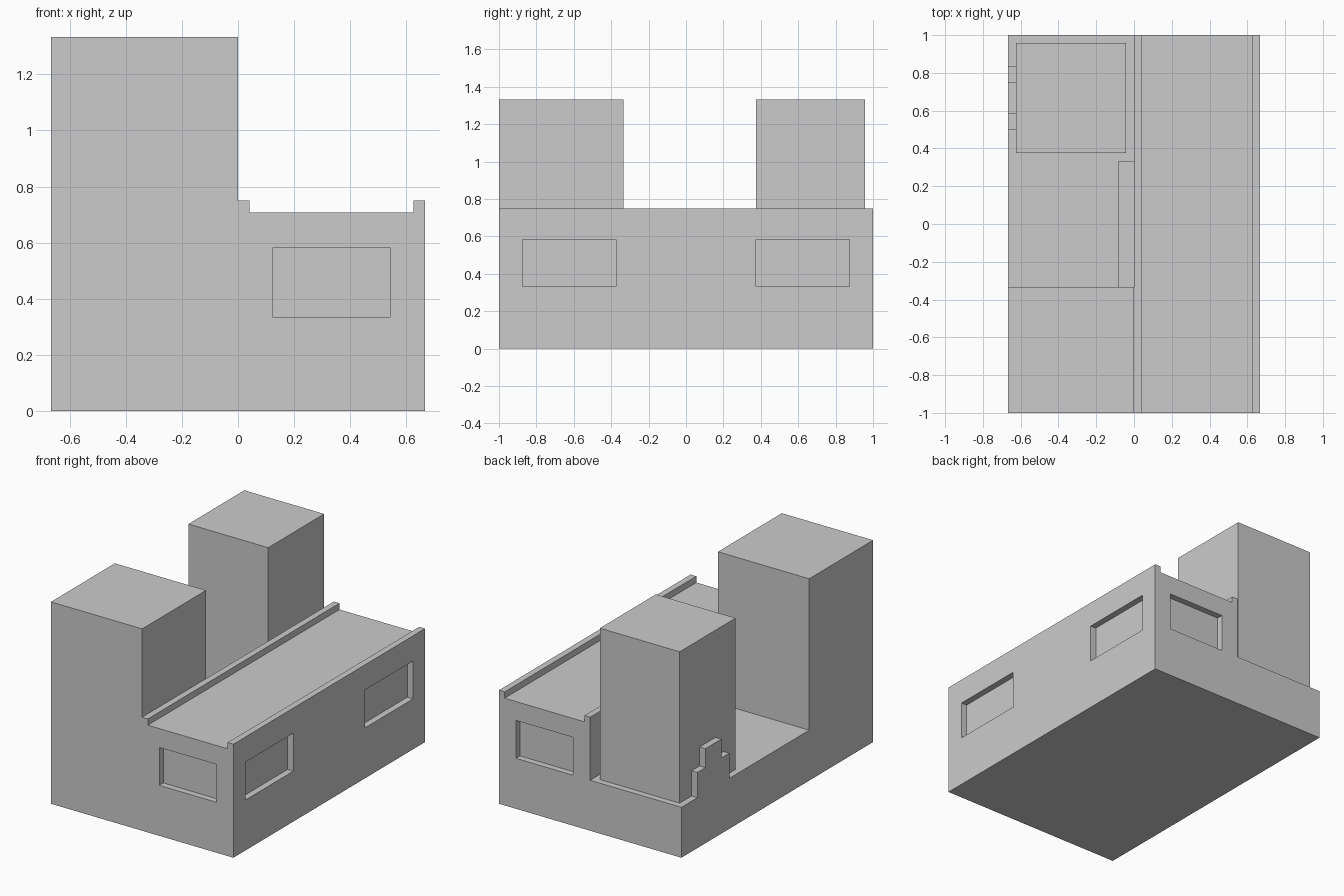
import bpy, bmesh

if "Cube" in bpy.data.objects:
    bpy.data.objects.remove(bpy.data.objects["Cube"])

U = 1 / 24  # the whole building sits on a 1/24 grid


def prism(name, profile, axis, lo, hi):
    """Extrude a 2D profile (grid units) along x or y from lo to hi."""
    bm = bmesh.new()
    place = (lambda a, b: (lo * U, a * U, b * U)) if axis == 'x' else (lambda a, b: (a * U, lo * U, b * U))
    face = bm.faces.new([bm.verts.new(place(a, b)) for a, b in profile])
    ext = bmesh.ops.extrude_face_region(bm, geom=[face])
    d = (hi - lo) * U
    verts = [v for v in ext['geom'] if isinstance(v, bmesh.types.BMVert)]
    bmesh.ops.translate(bm, verts=verts, vec=(d, 0, 0) if axis == 'x' else (0, d, 0))
    bmesh.ops.recalc_face_normals(bm, faces=bm.faces)
    mesh = bpy.data.meshes.new(name)
    bm.to_mesh(mesh)
    bm.free()
    obj = bpy.data.objects.new(name, mesh)
    bpy.context.collection.objects.link(obj)
    return obj


def box(name, x, y, z):
    return prism(name, [(x[0], z[0]), (x[1], z[0]), (x[1], z[1]), (x[0], z[1])], 'y', *y)


def cut(target, cutter):
    mod = target.modifiers.new("window", 'BOOLEAN')
    mod.operation = 'DIFFERENCE'
    mod.solver = 'EXACT'
    mod.object = cutter
    bpy.context.view_layer.objects.active = target
    bpy.ops.object.modifier_apply(modifier=mod.name)
    bpy.data.objects.remove(cutter)


# Long wing with a sunken roof between two parapets
wing = prism("long_wing", [(0, 0), (16, 0), (16, 18), (15, 18), (15, 17),
                           (1, 17), (1, 18), (0, 18)], 'y', -24, 24)

# Recessed windows: one on each end, two on the long side
for s in (-1, 1):
    cut(wing, box("end_window_cutter", (3, 13), sorted((23 * s, 26 * s)), (8, 14)))
    cut(wing, box("side_window_cutter", (15, 18), sorted((9 * s, 21 * s)), (8, 14)))

# Front tower, low terrace and rear tower
box("front_tower", (-16, 0), (-24, -8), (0, 32))
box("terrace", (-16, 0), (-8, 24), (0, 8))
box("rear_tower", (-15, -1), (9, 23), (8, 32))

# Ledge along the wing wall on the terrace
box("terrace_ledge", (-2, 0), (-8, 8), (8, 12))

# Stepped gable on the terrace edge
prism("stepped_gable", [(12, 8), (20, 8), (20, 12), (18, 12), (18, 15),
                        (14, 15), (14, 12), (12, 12)], 'x', -16, -15)
